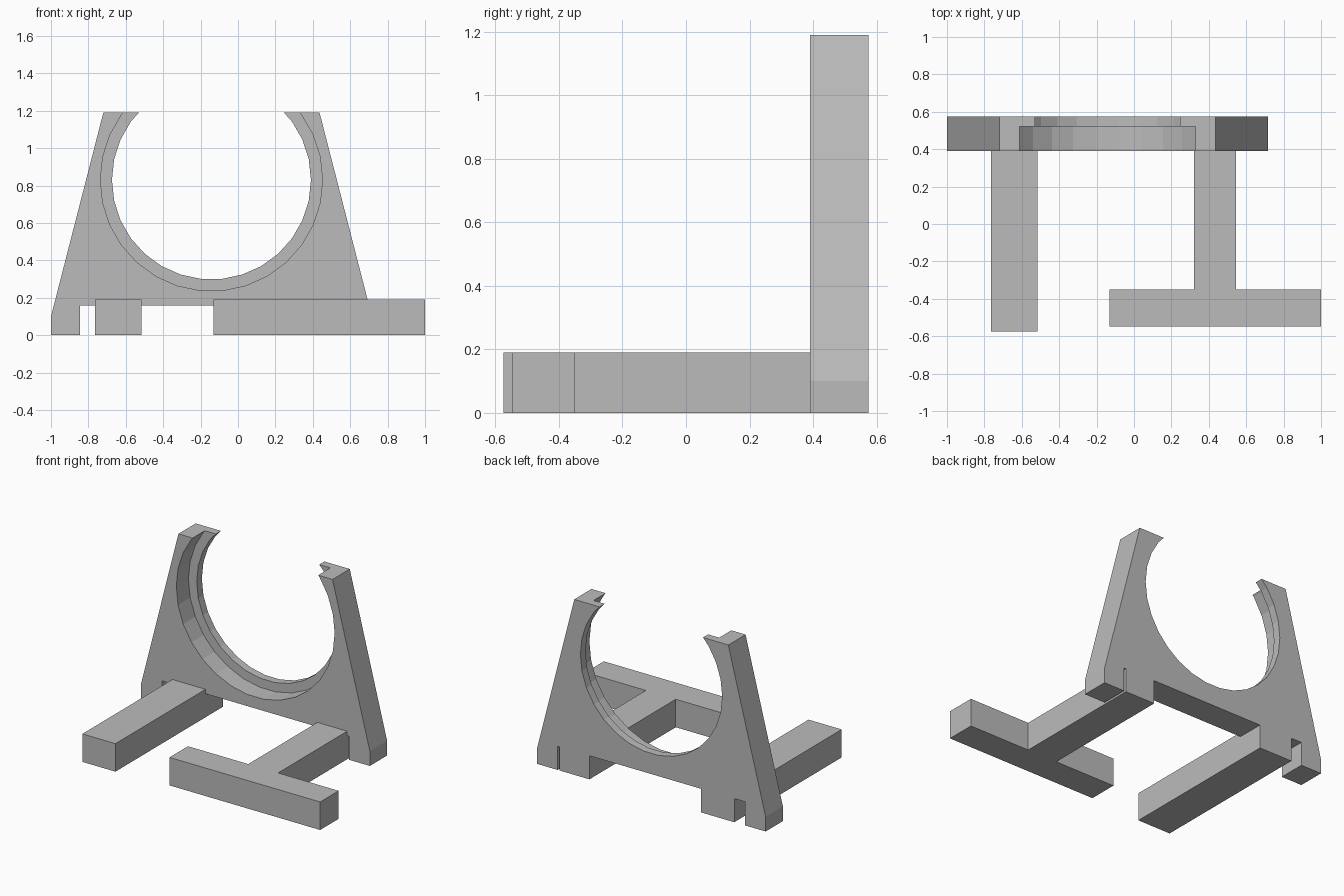
import bpy, bmesh
from math import cos, sin, tau

if "Cube" in bpy.data.objects:
    bpy.data.objects.remove(bpy.data.objects["Cube"], do_unlink=True)

grey = bpy.data.materials.new("plain grey")
grey.use_nodes = True
COLOUR = (0.5, 0.5, 0.5, 1)
grey.diffuse_color = COLOUR
grey.node_tree.nodes["Principled BSDF"].inputs["Base Color"].default_value = COLOUR


def prism(name, outline, y0, y1):
    """Extrude an (x, z) outline from y0 to y1."""
    bm = bmesh.new()
    face = bm.faces.new([bm.verts.new((x, y0, z)) for x, z in outline])
    new = bmesh.ops.extrude_face_region(bm, geom=[face])["geom"]
    moved = [v for v in new if isinstance(v, bmesh.types.BMVert)]
    bmesh.ops.translate(bm, verts=moved, vec=(0, y1 - y0, 0))
    bmesh.ops.recalc_face_normals(bm, faces=bm.faces)
    mesh = bpy.data.meshes.new(name)
    bm.to_mesh(mesh)
    bm.free()
    mesh.materials.append(grey)
    obj = bpy.data.objects.new(name, mesh)
    bpy.context.collection.objects.link(obj)
    return obj


def bar(name, x0, x1, y0, y1):
    return prism(name, [(x0, 0), (x1, 0), (x1, BAR_TOP), (x0, BAR_TOP)], y0, y1)


def cut_round(target, radius, y0, y1):
    """Cut a 30-sided hole around the ring centre."""
    ring = [(CX + radius * cos(tau * i / 30), CZ + radius * sin(tau * i / 30))
            for i in range(30)]
    cutter = prism("hole_cutter", ring, y0, y1)
    cutter.hide_render = True
    mod = target.modifiers.new("hole", "BOOLEAN")
    mod.operation, mod.solver, mod.object = "DIFFERENCE", "EXACT", cutter
    bpy.context.view_layer.objects.active = target
    bpy.ops.object.modifier_apply(modifier=mod.name)
    bpy.data.objects.remove(cutter, do_unlink=True)


CX, CZ = -0.142, 0.83          # ring centre
FRONT, BACK = 0.39, 0.575      # plate faces
TOP, SHOULDER, BAR_TOP, ARCH = 1.19, 0.1, 0.19, 0.16
RIGHT_BAR = (-0.765, -0.517)
LEFT_BAR = (0.322, 0.546)

# Upright plate: tapered sides, feet along the bottom
feet = [(-1, -0.845), RIGHT_BAR, LEFT_BAR, (0.561, 0.716)]
outline = [(-0.72, TOP), (-1, SHOULDER)]
for i, (x0, x1) in enumerate(feet):
    if i > 0:
        outline.append((x0, ARCH))
    outline += [(x0, 0), (x1, 0)]
    if i < len(feet) - 1:
        outline.append((x1, ARCH))
outline += [(0.716, SHOULDER), (0.436, TOP)]
plate = prism("ring_plate", outline, FRONT, BACK)

# Through hole and wider front recess
cut_round(plate, 0.532, FRONT - 0.1, BACK + 0.1)
cut_round(plate, 0.594, FRONT - 0.1, 0.52)

# Base bars
bar("right_bar", *RIGHT_BAR, -0.575, FRONT)
bar("left_bar", *LEFT_BAR, -0.35, FRONT)
bar("front_crossbar", -0.13, 1, -0.548, -0.35)
